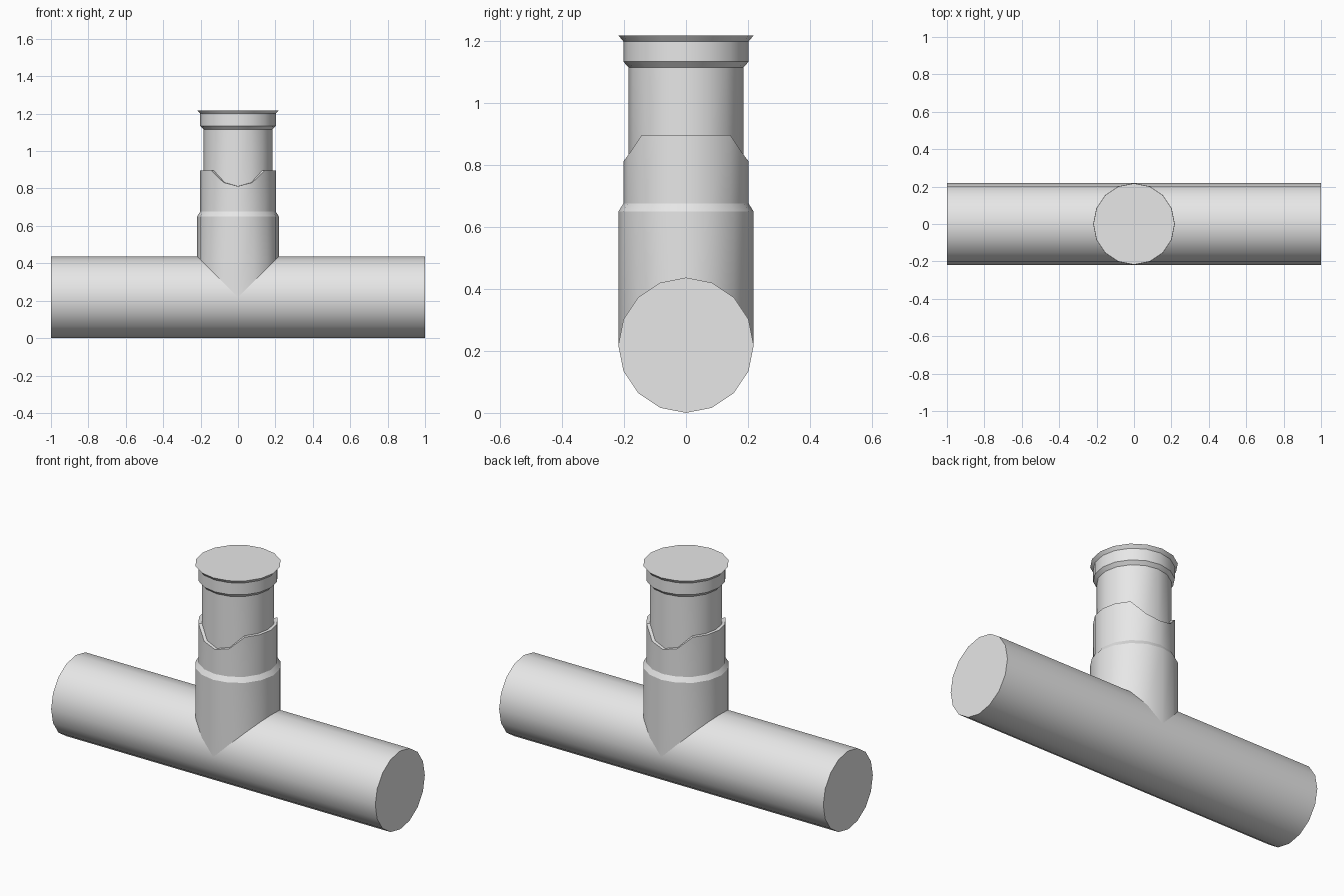
import bpy
import bmesh
from math import sin, cos, pi, radians

if "Cube" in bpy.data.objects:
    bpy.data.objects.remove(bpy.data.objects["Cube"], do_unlink=True)

SIDES = 16
PIPE_R = 0.2185
SLEEVE_R = 0.2025
NECK_R = 0.185

grey = bpy.data.materials.new("plain_grey")
grey.use_nodes = True
grey.diffuse_color = (0.8, 0.8, 0.8, 1)
grey.node_tree.nodes["Principled BSDF"].inputs["Base Color"].default_value = (0.8, 0.8, 0.8, 1)


def loft(name, rings, cap_bottom=False, cap_top=False):
    """Skin a stack of (radius, height) rings; height may be a function of the angle."""
    bm = bmesh.new()
    loops = []
    for radius, height in rings:
        loop = []
        for i in range(SIDES):
            a = 2 * pi * i / SIDES
            z = height(a) if callable(height) else height
            loop.append(bm.verts.new((radius * cos(a), radius * sin(a), z)))
        loops.append(loop)
    for low, high in zip(loops, loops[1:]):
        for i in range(SIDES):
            j = (i + 1) % SIDES
            bm.faces.new((low[i], low[j], high[j], high[i]))
    if cap_bottom:
        bm.faces.new(loops[0][::-1])
    if cap_top:
        bm.faces.new(loops[-1])
    mesh = bpy.data.meshes.new(name)
    bm.to_mesh(mesh)
    bm.free()
    mesh.materials.append(grey)
    obj = bpy.data.objects.new(name, mesh)
    bpy.context.collection.objects.link(obj)
    bpy.ops.object.select_all(action="DESELECT")
    obj.select_set(True)
    bpy.context.view_layer.objects.active = obj
    bpy.ops.object.shade_smooth_by_angle(angle=radians(30))
    return obj


def miter(a):
    # Lower edge of the branch follows the equal-diameter pipe joint
    return PIPE_R + PIPE_R * abs(cos(a))


def wave(a):
    # Sleeve rim: high at the sides, scooped at front and back
    across = abs(cos(a))
    if across > 0.6:
        return 0.897
    return 0.832 if across > 0.2 else 0.812


# Horizontal run
run = loft("main_pipe", [(PIPE_R, -1), (PIPE_R, 1)], cap_bottom=True, cap_top=True)
run.rotation_euler = (0, pi / 2, 0)
run.location.z = PIPE_R

# Vertical branch with its tapered shoulder
loft("branch_pipe", [(PIPE_R, miter), (PIPE_R, 0.65), (SLEEVE_R, 0.676)])

# Sleeve with scooped rim and thin lip
loft("sleeve", [(SLEEVE_R, 0.676), (SLEEVE_R, wave), (NECK_R, wave)])

# Neck rising out of the sleeve
loft("neck", [(NECK_R, wave), (NECK_R, 1.116)])

# Collar with flared, closed top
loft("collar", [(NECK_R, 1.116), (SLEEVE_R, 1.134), (SLEEVE_R, 1.2), (0.2175, 1.218)], cap_top=True)
